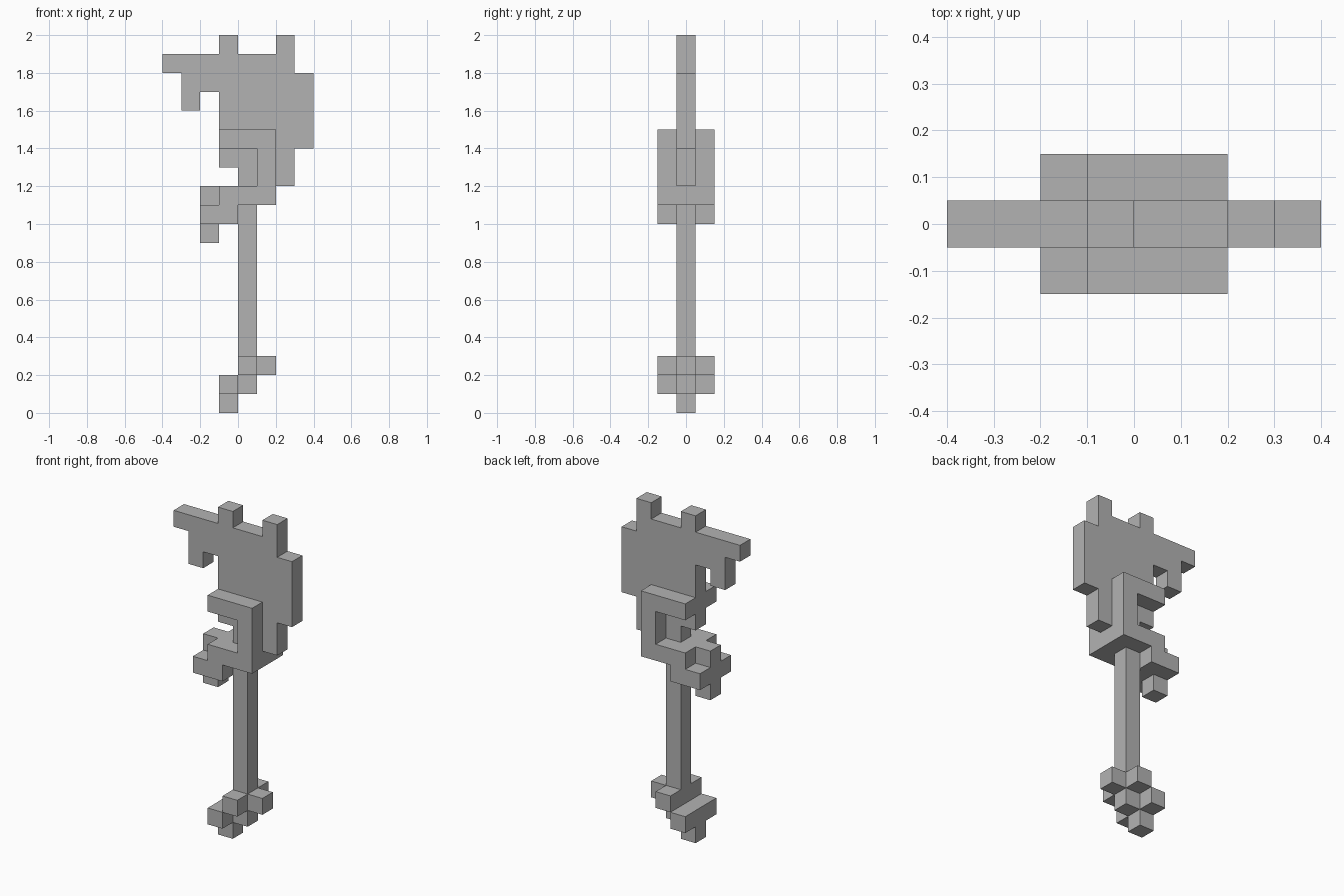
import bpy
import bmesh

cube = bpy.data.objects.get("Cube")
if cube:
    bpy.data.objects.remove(cube, do_unlink=True)

UNIT = 0.1  # edge length of one block

grey = bpy.data.materials.new("plain_grey")
grey.use_nodes = True
colour = (0.45, 0.45, 0.45, 1)
grey.diffuse_color = colour
grey.node_tree.nodes["Principled BSDF"].inputs["Base Color"].default_value = colour


def slab(name, outline, y0=-0.5, y1=0.5):
    """Extrude an x-z outline, in block units, from y0 to y1."""
    bm = bmesh.new()
    face = bm.faces.new([bm.verts.new((x * UNIT, y0 * UNIT, z * UNIT)) for x, z in outline])
    moved = bmesh.ops.extrude_face_region(bm, geom=[face])["geom"]
    verts = [v for v in moved if isinstance(v, bmesh.types.BMVert)]
    bmesh.ops.translate(bm, verts=verts, vec=(0, (y1 - y0) * UNIT, 0))
    bmesh.ops.recalc_face_normals(bm, faces=bm.faces)
    mesh = bpy.data.meshes.new(name)
    bm.to_mesh(mesh)
    bm.free()
    mesh.materials.append(grey)
    obj = bpy.data.objects.new(name, mesh)
    bpy.context.collection.objects.link(obj)
    return obj


def box(name, x0, x1, z0, z1, y0=-0.5, y1=0.5):
    return slab(name, [(x0, z0), (x1, z0), (x1, z1), (x0, z1)], y0, y1)


# Axe head with its beak and two top spikes
slab("blade", [
    (0, 12), (3, 12), (3, 14), (4, 14), (4, 18), (3, 18), (3, 20), (2, 20),
    (2, 19), (0, 19), (0, 20), (-1, 20), (-1, 19), (-4, 19), (-4, 18),
    (-3, 18), (-3, 16), (-2, 16), (-2, 17), (-1, 17), (-1, 13), (0, 13)])

# Socket under the head, with a hanging tooth
slab("socket_core", [
    (-2, 9), (-1, 9), (-1, 10), (0, 10), (0, 11), (2, 11), (2, 12), (-2, 12)])

# Hooked plates on both sides of the head
hook = [(-2, 10), (0, 10), (0, 11), (2, 11), (2, 15), (-1, 15),
        (-1, 14), (1, 14), (1, 12), (-1, 12), (-1, 11), (-2, 11)]
slab("front_hook", hook, -1.5, -0.5)
slab("back_hook", hook, 0.5, 1.5)

# Shaft
box("shaft", 0, 1, 3, 11)

# Pommel: stepped blocks leaning towards the beak side
box("pommel_crossbar", 0, 1, 2, 3, -1.5, 1.5)
box("pommel_spur", 1, 2, 2, 3)
box("pommel_neck", 0, 1, 1, 2)
box("pommel_foot_bar", -1, 0, 1, 2, -1.5, 1.5)
box("pommel_tip", -1, 0, 0, 1)
